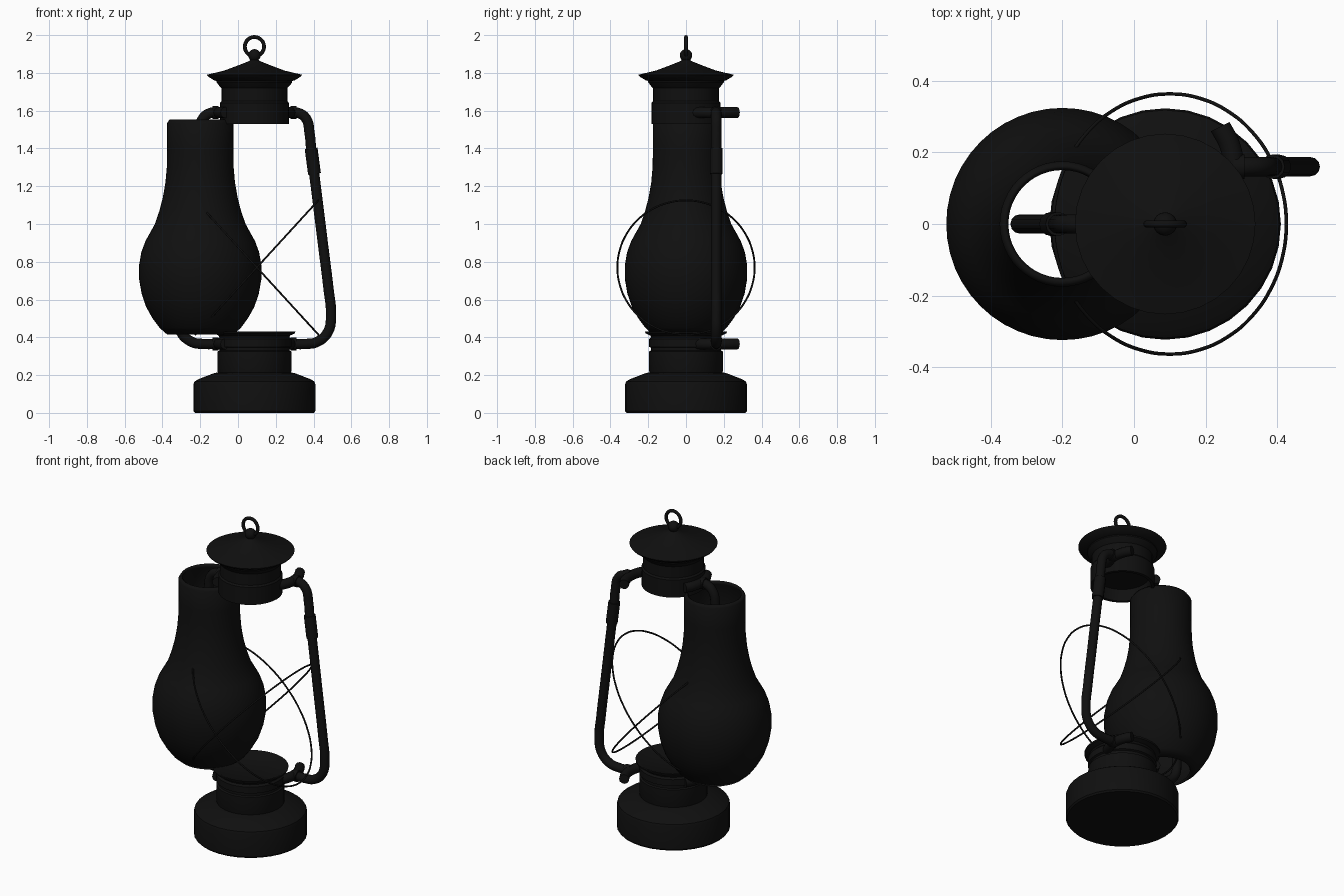
import bpy
from math import sin, cos, pi, radians

if "Cube" in bpy.data.objects:
    bpy.data.objects.remove(bpy.data.objects["Cube"])

AXIS = 0.087        # x of the metal body
GLASS_X = -0.2      # x of the removed chimney
RIGHT_SHIFT = 0.16  # y of the loose side tube

black = bpy.data.materials.new("lantern_black")
black.use_nodes = True
black.diffuse_color = (0.005, 0.005, 0.005, 1)
black.node_tree.nodes["Principled BSDF"].inputs["Base Color"].default_value = black.diffuse_color


def finish(obj, name, angle=35):
    obj.name = name
    obj.data.materials.clear()
    obj.data.materials.append(black)
    bpy.ops.object.select_all(action='DESELECT')
    obj.select_set(True)
    bpy.context.view_layer.objects.active = obj
    if obj.type == 'CURVE':
        bpy.ops.object.convert(target='MESH')
    bpy.ops.object.shade_smooth_by_angle(angle=radians(angle))
    return obj


def lathe(name, profile, x, sides=32, closed=True):
    """Spin (radius, height) points around a vertical axis, capping both ends."""
    verts, faces = [], []
    for r, z in profile:
        for i in range(sides):
            a = 2 * pi * i / sides
            verts.append((r * cos(a), r * sin(a), z))
    for k in range(len(profile) - 1):
        for i in range(sides):
            j = (i + 1) % sides
            low, high = k * sides, (k + 1) * sides
            faces.append((low + i, low + j, high + j, high + i))
    if closed:
        faces.append(tuple(reversed(range(sides))))
        faces.append(tuple(range(len(verts) - sides, len(verts))))
    mesh = bpy.data.meshes.new(name)
    mesh.from_pydata(verts, [], faces)
    obj = bpy.data.objects.new(name, mesh)
    bpy.context.collection.objects.link(obj)
    obj.location.x = x
    return finish(obj, name)


def tube(name, points, radius, cyclic=False, smooth=True):
    """Round tube swept along a path."""
    curve = bpy.data.curves.new(name, 'CURVE')
    curve.dimensions = '3D'
    curve.bevel_depth = radius
    curve.bevel_resolution = 4
    curve.use_fill_caps = True
    curve.resolution_u = 6
    spline = curve.splines.new('BEZIER')
    spline.bezier_points.add(len(points) - 1)
    for bp, p in zip(spline.bezier_points, points):
        bp.co = p
        bp.handle_left_type = bp.handle_right_type = 'AUTO' if smooth else 'VECTOR'
    spline.use_cyclic_u = cyclic
    obj = bpy.data.objects.new(name, curve)
    bpy.context.collection.objects.link(obj)
    return finish(obj, name)


# Fuel tank with neck and shallow burner cup
lathe("fuel_tank", [
    (0.315, 0), (0.323, 0.01), (0.323, 0.15), (0.318, 0.165), (0.30, 0.177),
    (0.215, 0.21), (0.19, 0.215)], AXIS)
lathe("tank_neck", [
    (0.188, 0.2), (0.195, 0.22), (0.195, 0.325), (0.185, 0.33), (0.185, 0.345),
    (0.196, 0.35), (0.196, 0.39), (0.185, 0.4), (0.19, 0.41), (0.215, 0.422),
    (0.217, 0.432), (0.205, 0.432), (0.175, 0.415)], AXIS)

# Upper chamber, recessed underneath
lathe("upper_chamber", [
    (0.155, 1.6), (0.165, 1.53), (0.183, 1.53), (0.183, 1.64), (0.175, 1.65),
    (0.175, 1.72), (0.185, 1.73), (0.2, 1.75), (0.2, 1.765)], AXIS)

# Cap with drooping brim and finial
lathe("cap", [
    (0.19, 1.755), (0.212, 1.76), (0.245, 1.78), (0.252, 1.79), (0.24, 1.793),
    (0.16, 1.812), (0.08, 1.842), (0.03, 1.862), (0.012, 1.875)], AXIS)
bpy.ops.mesh.primitive_uv_sphere_add(segments=16, ring_count=10, radius=0.033,
                                     location=(AXIS, 0, 1.893))
finish(bpy.context.object, "finial_ball", 60)
bpy.ops.mesh.primitive_torus_add(major_radius=0.051, minor_radius=0.01,
                                 major_segments=28, minor_segments=10,
                                 location=(AXIS, 0, 1.939), rotation=(pi / 2, 0, 0))
finish(bpy.context.object, "carry_ring", 60)

# Glass chimney, an open shell with wall thickness
chimney = lathe("chimney", [
    (0.175, 0.415), (0.215, 0.45), (0.252, 0.5), (0.286, 0.56), (0.31, 0.63),
    (0.324, 0.71), (0.324, 0.78), (0.312, 0.85), (0.29, 0.91), (0.265, 0.955),
    (0.24, 1.0), (0.216, 1.07), (0.198, 1.14), (0.184, 1.22), (0.177, 1.3),
    (0.175, 1.4), (0.175, 1.535), (0.163, 1.553)], GLASS_X, sides=48, closed=False)
wall = chimney.modifiers.new("wall", 'SOLIDIFY')
wall.thickness = 0.015
wall.offset = -1

# Side tubes with sleeves and curved saddles hugging the body
TUBE_PATH = [(0.19, 1.59), (0.225, 1.59), (0.272, 1.56), (0.292, 1.48), (0.3, 1.4),
             (0.331, 1.15), (0.362, 0.9), (0.393, 0.65), (0.405, 0.53),
             (0.39, 0.43), (0.33, 0.375), (0.27, 0.365), (0.19, 0.365)]
for side, sign, y in (("left", 1, RIGHT_SHIFT), ("right", -1, 0)):
    def place(x, z, dy=0):
        return (AXIS + sign * x, y + dy, z)
    tube(side + "_tube", [place(*p) for p in TUBE_PATH], 0.027)
    tube(side + "_sleeve", [place(0.3, 1.4), place(0.318, 1.265)], 0.034, smooth=False)
    for label, z in (("upper", 1.59), ("lower", 0.365)):
        arc = [radians(a) for a in (-36, -18, 0, 18, 36)]
        tube(f"{side}_{label}_saddle",
             [place(0.19 * cos(a), z, 0.19 * sin(a)) for a in arc], 0.029)
        tube(f"{side}_{label}_collar", [place(0.19, z), place(0.222, z)], 0.034, smooth=False)

# Two crossed guard wires
for label, tilt in (("rising", 1), ("falling", -1)):
    ring = []
    for i in range(24):
        a = 2 * pi * i / 24
        ring.append((0.1 + 0.325 * cos(a), 0.363 * sin(a), 0.77 + tilt * 0.355 * cos(a)))
    tube("guard_wire_" + label, ring, 0.005, cyclic=True)
